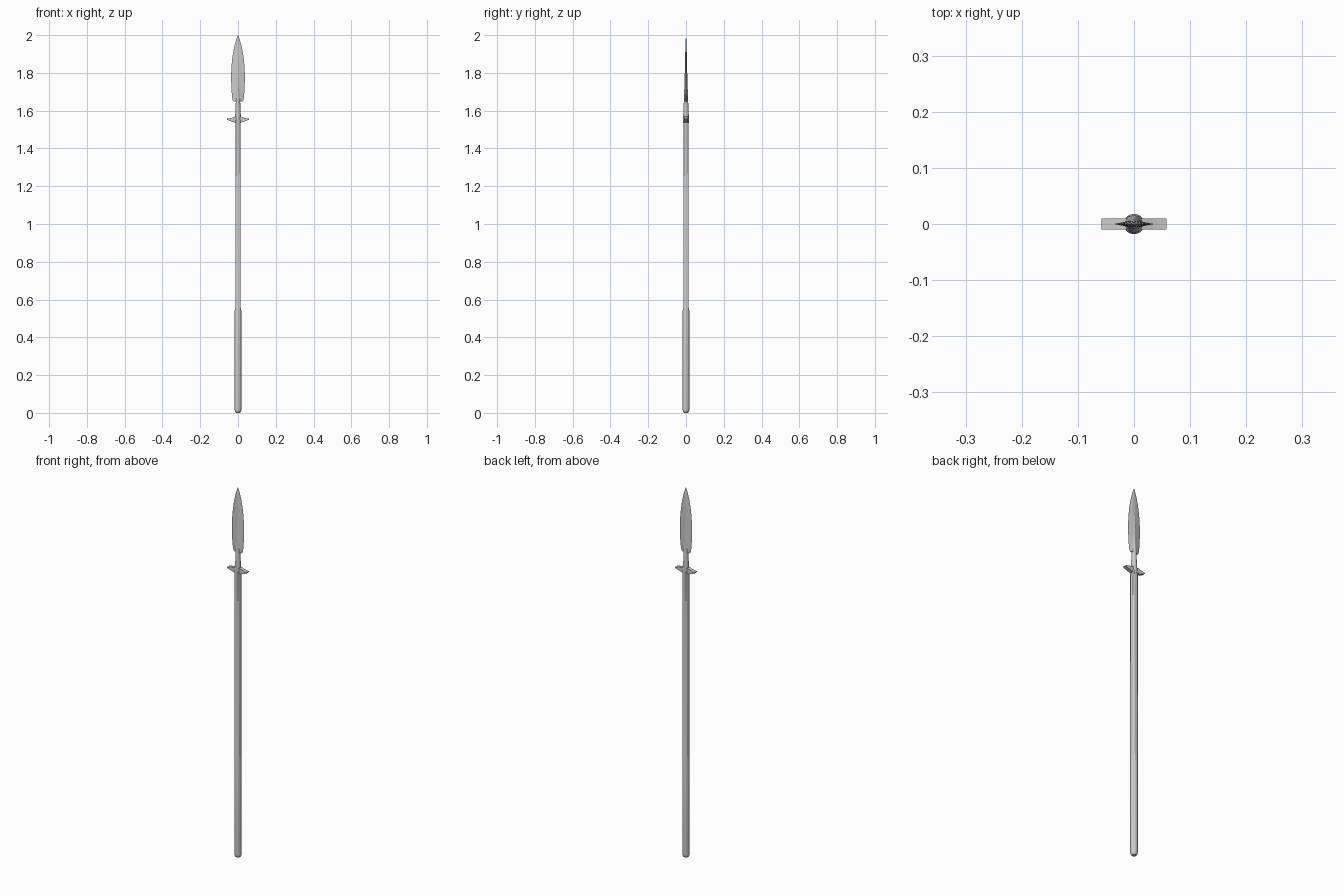
import bpy, bmesh
from math import sin, cos, pi

if "Cube" in bpy.data.objects:
    bpy.data.objects.remove(bpy.data.objects["Cube"])


def loft(name, rings, angle=30):
    """Skin a closed, capped solid over rings of equal point count."""
    bm = bmesh.new()
    loops = [[bm.verts.new(p) for p in ring] for ring in rings]
    n = len(loops[0])
    for a, b in zip(loops, loops[1:]):
        for i in range(n):
            j = (i + 1) % n
            bm.faces.new((a[i], a[j], b[j], b[i]))
    bm.faces.new(loops[0][::-1])
    bm.faces.new(loops[-1])
    bmesh.ops.recalc_face_normals(bm, faces=bm.faces)
    mesh = bpy.data.meshes.new(name)
    bm.to_mesh(mesh)
    bm.free()
    ob = bpy.data.objects.new(name, mesh)
    bpy.context.collection.objects.link(ob)
    bpy.ops.object.select_all(action='DESELECT')
    ob.select_set(True)
    bpy.context.view_layer.objects.active = ob
    bpy.ops.object.shade_smooth_by_angle(angle=angle * pi / 180)
    return ob


def round_ring(z, r, flat=1.0, n=32):
    """Circle whose four sides are cut flat at the given half width."""
    def cut(v):
        return max(-flat, min(flat, v))
    return [(cut(r * cos(2 * pi * i / n)), cut(r * sin(2 * pi * i / n)), z)
            for i in range(n)]


def blade_ring(z, w, t):
    """Slightly hollow diamond section with a thin cutting edge."""
    q = [(w, 0), (w * .5, t * .45), (0, t), (-w * .5, t * .45),
         (-w, 0), (-w * .5, -t * .45), (0, -t), (w * .5, -t * .45)]
    return [(x, y, z) for x, y in q]


# wooden shaft: round grip below, four flats above
loft("shaft", [round_ring(z, r, f) for z, r, f in [
    (0, .010, 1), (.004, .014, 1), (.011, .017, 1), (.02, .018, 1),
    (.54, .018, 1), (.553, .018, .0145), (1.535, .018, .0145),
    (1.55, .017, .0145)]])

# metal socket, continuing as a tapering midrib on the blade
loft("socket", [round_ring(z, r) for z, r in [
    (1.535, .0155), (1.565, .0155), (1.60, .0135), (1.65, .0115),
    (1.72, .009), (1.80, .0065), (1.86, .0045), (1.91, .002)]])

# leaf-shaped blade
loft("blade", [blade_ring(*s) for s in [
    (1.649, .024, .009), (1.655, .028, .009), (1.67, .031, .0088),
    (1.71, .0345, .008), (1.76, .0362, .0072), (1.80, .036, .0065),
    (1.84, .034, .0057), (1.88, .030, .0048), (1.92, .0235, .0037),
    (1.955, .0155, .0025), (1.98, .008, .0014), (2.0, .0006, .0003)]], 20)

# cross lugs: curved profile mirrored left and right, extruded in depth
upper = [(.058, 1.557), (.045, 1.5595), (.03, 1.563), (.018, 1.568), (.008, 1.569)]
lower = [(.008, 1.537), (.018, 1.538), (.03, 1.542), (.045, 1.547), (.058, 1.552)]
half = upper + [(-x, z) for x, z in upper[::-1]]
profile = half + [(-x, z) for x, z in lower[::-1]] + lower
loft("cross_lugs", [[(x, y, z) for x, z in profile] for y in (-.010, .010)])
